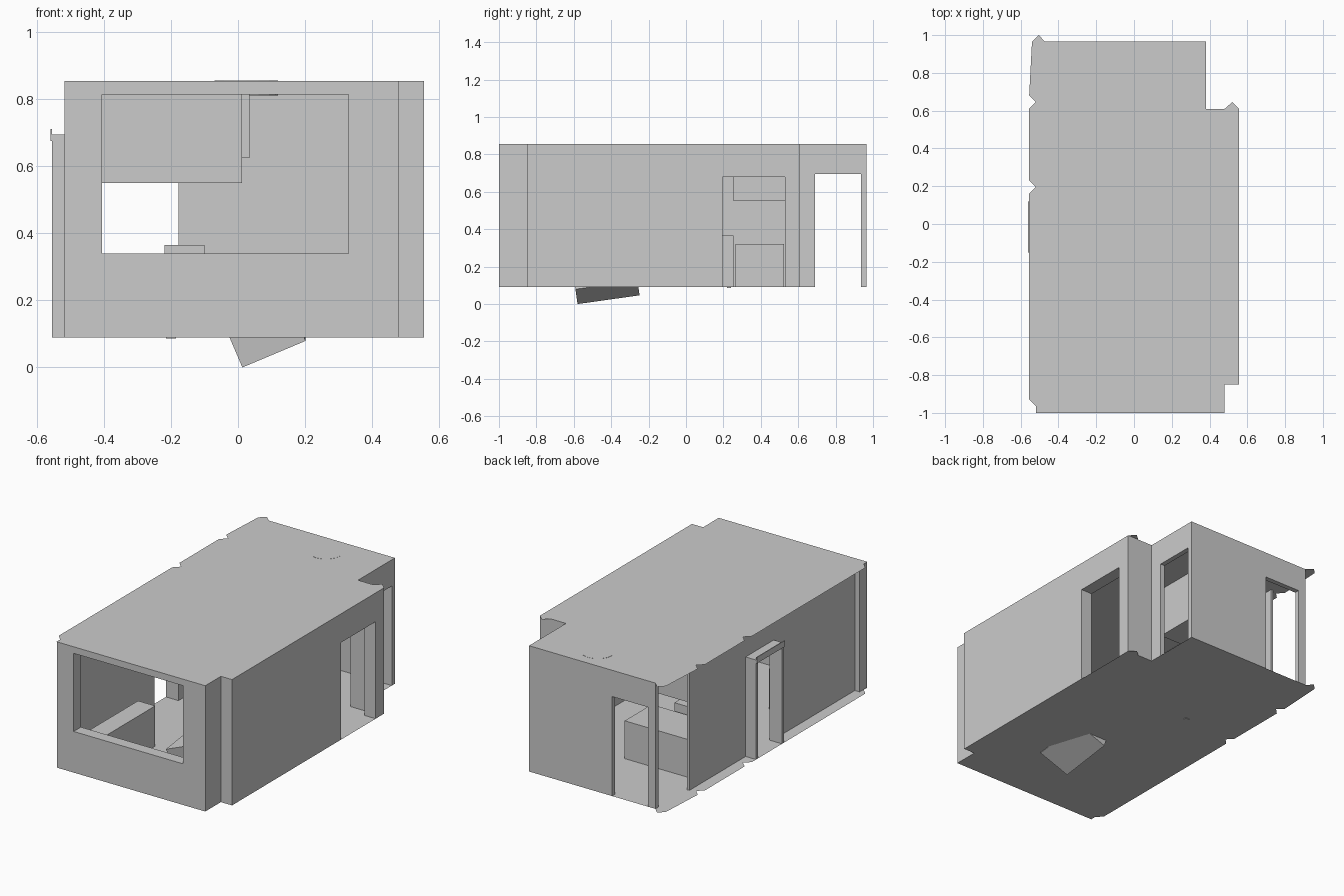
import bpy, bmesh, math
from mathutils import Matrix, Vector

if "Cube" in bpy.data.objects:
    bpy.data.objects.remove(bpy.data.objects["Cube"])

F, C = 0.09, 0.855   # floor and ceiling heights


def make(name, bm):
    bmesh.ops.recalc_face_normals(bm, faces=bm.faces)
    me = bpy.data.meshes.new(name)
    bm.to_mesh(me)
    bm.free()
    ob = bpy.data.objects.new(name, me)
    bpy.context.collection.objects.link(ob)
    return ob


def box(name, x0, x1, y0, y1, z0=F, z1=C):
    bm = bmesh.new()
    size = Matrix.Diagonal((x1 - x0, y1 - y0, z1 - z0, 1))
    mid = Matrix.Translation(((x0 + x1) / 2, (y0 + y1) / 2, (z0 + z1) / 2))
    bmesh.ops.create_cube(bm, size=1, matrix=mid @ size)
    return make(name, bm)


def panel(name, axis, t0, t1, outline):
    """Extrude a wall outline (run, z) through its thickness along an axis."""
    bm = bmesh.new()
    at = (lambda a, z, t: (t, a, z)) if axis == 'X' else (lambda a, z, t: (a, t, z))
    face = bm.faces.new([bm.verts.new(at(a, z, t0)) for a, z in outline])
    ext = bmesh.ops.extrude_face_region(bm, geom=[face], use_keep_orig=True)
    step = Vector((t1 - t0, 0, 0) if axis == 'X' else (0, t1 - t0, 0))
    bmesh.ops.translate(bm, vec=step, verts=[v for v in ext['geom'] if isinstance(v, bmesh.types.BMVert)])
    return make(name, bm)


def door_outline(a0, a1, d0, d1, top):
    return [(a0, F), (d0, F), (d0, top), (d1, top), (d1, F), (a1, F), (a1, C), (a0, C)]


# Floor and ceiling sheets share one footprint with pointed wall ends
plan = [(-.52, -1), (.48, -1), (.48, -.85), (.555, -.85), (.555, .61), (.52, .645),
        (.48, .61), (.38, .61), (.38, .965), (-.47, .965), (-.505, 1), (-.54, .965),
        (-.555, .68), (-.52, .645), (-.555, .61), (-.555, .23), (-.52, .195),
        (-.555, .16), (-.555, -.93), (-.52, -.965)]
for name, z in (("floor", F), ("ceiling", C)):
    bm = bmesh.new()
    bm.faces.new([bm.verts.new((x, y, z)) for x, y in plan])
    make(name, bm)

# Front wall around the big window
box("front_wall_sill", -.517, .48, -1, -.93, F, .34)
box("front_wall_header", -.517, .48, -1, -.93, .815, C)
box("front_wall_left", -.517, -.405, -1, -.93, .34, .815)
box("front_wall_right", .33, .48, -1, -.93, .34, .815)
box("front_return", .45, .48, -.93, -.85)

# Side and back walls with doorways
panel("right_wall", 'X', .48, .555, door_outline(-.85, .61, .195, .53, .68))
panel("left_wall", 'X', -.485, -.47, door_outline(-.93, .66, -.13, .10, .69))
panel("back_wall", 'Y', .935, .965, door_outline(-.47, .38, -.42, -.178, .695))
panel("rear_right_wall", 'X', .35, .38, door_outline(.58, .965, .69, .935, .695))
box("rear_step_wall", .35, .48, .58, .61)

# Left door casing standing proud of the wall, with a taller outer lip
for name, y in (("front", -.15), ("rear", .10)):
    box("left_door_post_" + name, -.555, -.47, y, y + .02, F, .695)
box("left_door_head", -.555, -.47, -.15, .12, .675, .695)
box("left_door_lip", -.56, -.555, -.15, .12, .675, .712)

# Furniture
box("bench", -.35, -.235, -.93, -.46, F, .335)
box("counter", -.47, .045, .265, .525, F, .32)
box("wall_cabinet", -.47, .012, .255, .53, .55, C)
box("stool", -.22, -.10, .195, .255, F, .366)
box("stool_foot", -.215, -.185, .22, .24, .087, F)

# Round ceiling plate and a small bracket behind the cabinet
bm = bmesh.new()
bmesh.ops.create_cone(bm, cap_ends=True, segments=16, radius1=.095, radius2=.095, depth=.044,
                      matrix=Matrix.Translation((.025, .81, .834)))
make("ceiling_plate", bm)
box("hanging_bracket", .012, .035, .54, .57, .625, C)

# Tipped crate sunk through the floor, resting on its lowest corner
crate = box("tipped_crate", 0, .205, 0, .335, 0, .19)
crate.matrix_world = (Matrix.Translation((.013, -.58, 0)) @ Matrix.Rotation(math.radians(8), 4, 'X')
                      @ Matrix.Rotation(math.radians(-23), 4, 'Y'))
